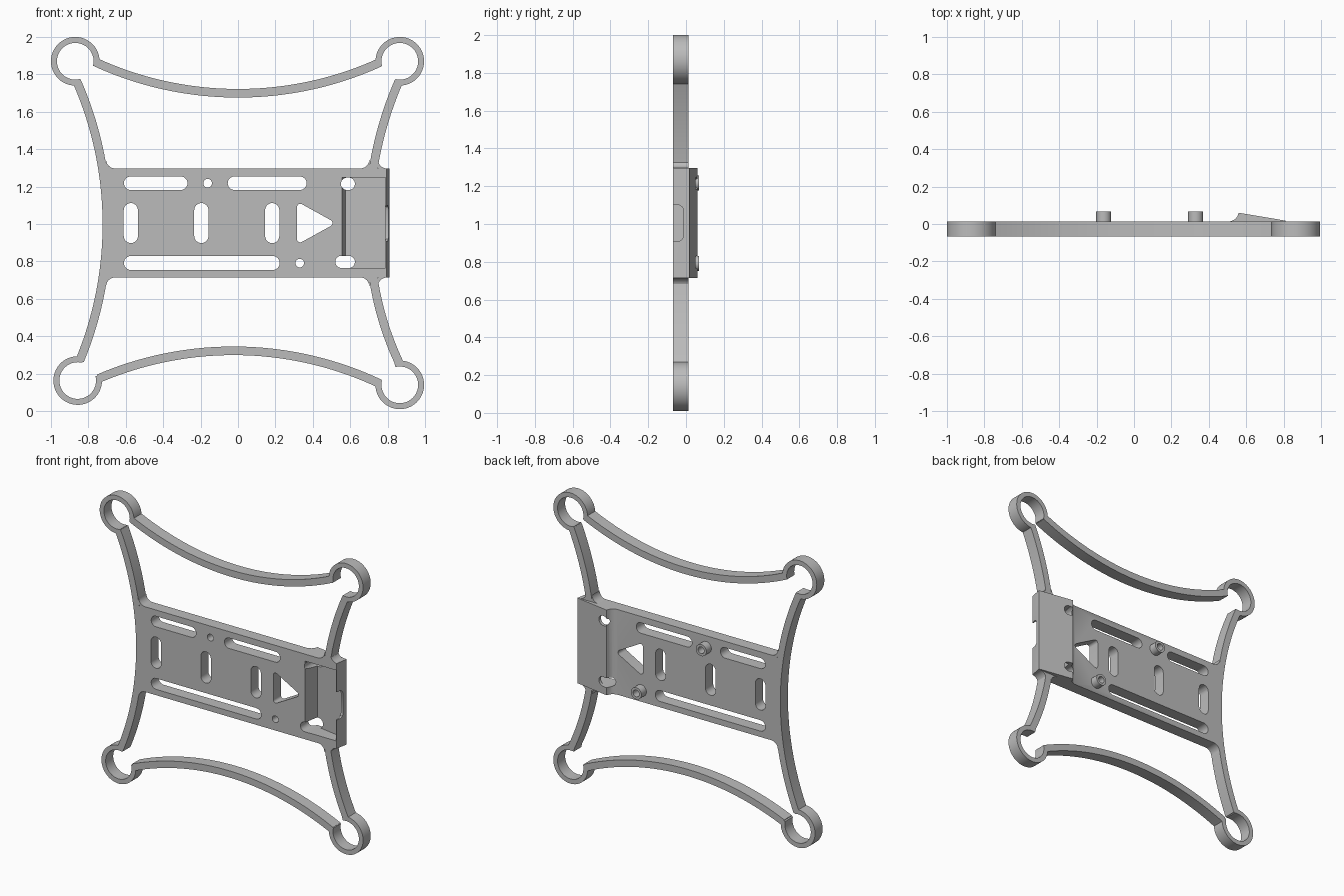
import bpy, bmesh
from math import cos, sin, radians, atan2, hypot, pi

cube = bpy.data.objects.get("Cube")
if cube:
    bpy.data.objects.remove(cube, do_unlink=True)

FRONT, BACK = -0.068, 0.014
WIDTH = 0.046
PLATE_LOW, PLATE_HIGH = 0.714, 1.297

grey = bpy.data.materials.new("mid_grey")
grey.use_nodes = True
tone = (0.5, 0.5, 0.5, 1)
grey.diffuse_color = tone
grey.node_tree.nodes["Principled BSDF"].inputs["Base Color"].default_value = tone


def prism(name, outline, lo=FRONT, hi=BACK, axis="y"):
    """Extrude a flat outline along one axis."""
    place = {"x": lambda p, d: (d, p[0], p[1]),
             "y": lambda p, d: (p[0], d, p[1]),
             "z": lambda p, d: (p[0], p[1], d)}[axis]
    bm = bmesh.new()
    rings = [[bm.verts.new(place(p, d)) for p in outline] for d in (lo, hi)]
    for ring in rings:
        bm.faces.new(ring)
    n = len(outline)
    for i in range(n):
        j = (i + 1) % n
        bm.faces.new((rings[0][i], rings[0][j], rings[1][j], rings[1][i]))
    bmesh.ops.recalc_face_normals(bm, faces=bm.faces)
    mesh = bpy.data.meshes.new(name)
    bm.to_mesh(mesh)
    bm.free()
    mesh.materials.append(grey)
    obj = bpy.data.objects.new(name, mesh)
    bpy.context.collection.objects.link(obj)
    return obj


def arc(cx, cz, r, start, end, steps=24):
    return [(cx + r * cos(start + (end - start) * i / steps),
             cz + r * sin(start + (end - start) * i / steps)) for i in range(steps + 1)]


def circle(cx, cz, r, steps=32):
    return arc(cx, cz, r, 0, 2 * pi, steps)[:-1]


def bar(name, a, m, b):
    """Curved strip whose centre line passes through three points."""
    (ax, az), (mx, mz), (bx, bz) = a, m, b
    d = 2 * (ax * (mz - bz) + mx * (bz - az) + bx * (az - mz))
    sa, sm, sb = (p[0] ** 2 + p[1] ** 2 for p in (a, m, b))
    cx = (sa * (mz - bz) + sm * (bz - az) + sb * (az - mz)) / d
    cz = (sa * (bx - mx) + sm * (ax - bx) + sb * (mx - ax)) / d
    r = hypot(ax - cx, az - cz)
    start = atan2(az - cz, ax - cx)
    sweep = (atan2(bz - cz, bx - cx) - start + pi) % (2 * pi) - pi
    inner = arc(cx, cz, r - WIDTH / 2, start, start + sweep, 40)
    outer = arc(cx, cz, r + WIDTH / 2, start, start + sweep, 40)
    return prism(name, outer + inner[::-1])


def slot(x0, x1, z0, z1):
    """Rounded slot outline filling a rectangle."""
    if x1 - x0 > z1 - z0:
        r, z = (z1 - z0) / 2, (z0 + z1) / 2
        return arc(x1 - r, z, r, -pi / 2, pi / 2, 12) + arc(x0 + r, z, r, pi / 2, 1.5 * pi, 12)
    r, x = (x1 - x0) / 2, (x0 + x1) / 2
    return arc(x, z1 - r, r, 0, pi, 12) + arc(x, z0 + r, r, pi, 2 * pi, 12)


def cut(obj, cutters):
    """Subtract the cutters, bake the result and drop the cutters."""
    for c in cutters:
        c.hide_render = True
        mod = obj.modifiers.new("cut", "BOOLEAN")
        mod.operation, mod.solver, mod.object = "DIFFERENCE", "EXACT", c
    graph = bpy.context.evaluated_depsgraph_get()
    baked = bpy.data.meshes.new_from_object(obj.evaluated_get(graph))
    obj.modifiers.clear()
    obj.data = baked
    for c in cutters:
        bpy.data.objects.remove(c, do_unlink=True)


parts = []

# Open corner rings, each gap facing the middle
corners = {"upper_right": (-0.87, 1.87, -45), "upper_left": (0.865, 1.87, -135),
           "lower_right": (-0.857, 0.163, 45), "lower_left": (0.865, 0.14, 135)}
for side, (x, z, gap) in corners.items():
    a0, a1 = radians(gap + 31), radians(gap + 329)
    parts.append(prism("corner_ring_" + side,
                       arc(x, z, 0.13, a0, a1, 48) + arc(x, z, 0.098, a1, a0, 48)))

# Curved connecting bars
parts += [
    bar("top_bar", (-0.757, 1.863), (0, 1.699), (0.757, 1.863)),
    bar("bottom_bar", (-0.745, 0.174), (-0.01, 0.322), (0.757, 0.147)),
    bar("right_arm", (-0.863, 1.765), (-0.701, 1.005), (-0.846, 0.27)),
    bar("left_upper_arm", (0.86, 1.763), (0.773, 1.52), (0.721, 1.28)),
    bar("left_lower_arm", (0.863, 0.255), (0.773, 0.49), (0.721, 0.73)),
]

# Fillets where the arms meet the plate
for label, edge, up in (("upper", PLATE_HIGH, 1), ("lower", PLATE_LOW, -1)):
    for n, (x, out) in enumerate(((-0.705, 1), (0.702, -1), (0.748, 1))):
        r = 0.048
        curve = arc(x + out * r, edge + up * r, r,
                    pi if out > 0 else 0, -up * pi / 2 if out < 0 else pi + up * pi / 2, 10)
        parts.append(prism(f"{label}_fillet_{n}", [(x, edge)] + curve))

# Centre plate with the raised wedge on its back
plate = prism("centre_plate", [
    (-0.70, FRONT), (0.795, FRONT), (0.81, BACK), (0.81, 0.018), (0.56, 0.06),
    (0.552, 0.04), (0.54, 0.025), (0.515, BACK), (-0.70, BACK)],
    PLATE_LOW, PLATE_HIGH, "z")
parts.append(plate)

slots = [(-0.61, -0.27, 1.182, 1.254), (-0.055, 0.367, 1.182, 1.254),
         (-0.61, 0.223, 0.754, 0.829), (0.52, 0.625, 0.765, 0.83),
         (0.55, 0.625, 1.182, 1.248)]
slots += [(x, x + 0.076, 0.898, 1.112) for x in (-0.611, -0.234, 0.145)]
holes = [slot(*s) for s in slots]

# Rounded triangular opening
r = 0.018
holes.append(arc(0.333, 1.09, r, pi, pi / 3, 6) + arc(0.487, 1.005, r, pi / 3, -pi / 3, 6)
             + arc(0.333, 0.92, r, -pi / 3, -pi, 6))

# Hollow pegs standing on the back
pegs = {"upper_peg": (-0.162, 1.218), "lower_peg": (0.33, 0.791)}
for name, (x, z) in pegs.items():
    holes.append(circle(x, z, 0.023))
    peg = prism(name, circle(x, z, 0.04), BACK - 0.001, 0.068)
    cut(peg, [prism("peg_bore", circle(x, z, 0.023), -0.1, 0.1)])
    parts.append(peg)

cutters = [prism("hole_cutter", h, -0.2, 0.2) for h in holes]
# Front pocket with a sloping floor, and the notch in its side wall
cutters.append(prism("pocket_cutter", [(0.556, -0.1), (0.556, FRONT), (0.576, 0.036),
                                       (0.788, 0.0), (0.788, -0.1)], 0.766, 1.249, "z"))
cutters.append(prism("notch_cutter", [(-0.1, 0.91), (-0.035, 0.91), (-0.019, 0.92), (-0.012, 0.94),
                                      (-0.012, 1.07), (-0.019, 1.09), (-0.035, 1.10), (-0.1, 1.10)],
                     0.77, 0.85, "x"))
cut(plate, cutters)

bpy.ops.object.select_all(action="DESELECT")
for obj in parts:
    obj.select_set(True)
bpy.context.view_layer.objects.active = plate
bpy.ops.object.shade_smooth_by_angle(angle=radians(30))
